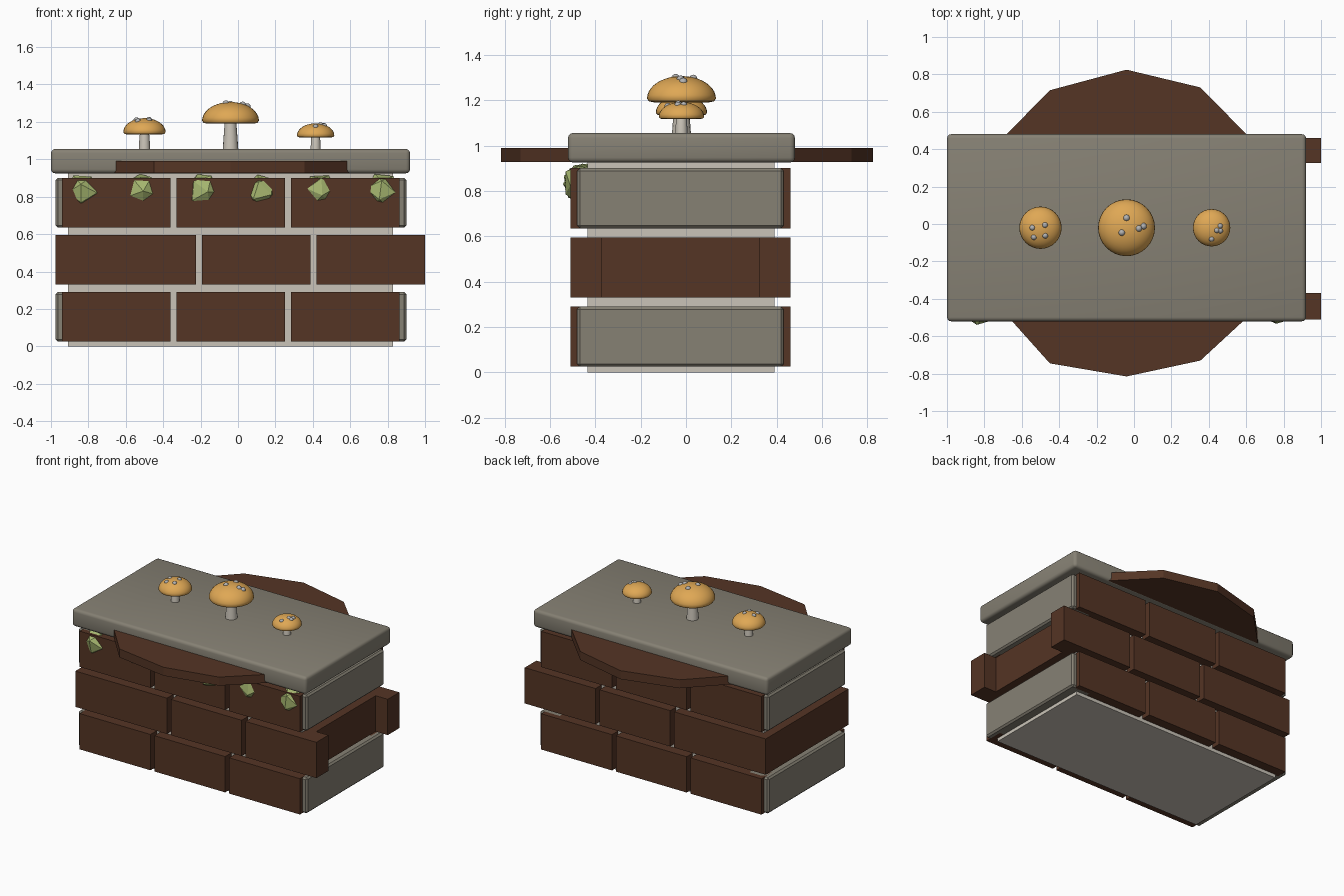
import bpy, bmesh, math, random
from mathutils import Vector

random.seed(4)
cube = bpy.data.objects.get("Cube")
if cube:
    bpy.data.objects.remove(cube, do_unlink=True)


def material(name, rgb):
    m = bpy.data.materials.new(name)
    m.use_nodes = True
    m.diffuse_color = (*rgb, 1)
    m.node_tree.nodes["Principled BSDF"].inputs["Base Color"].default_value = (*rgb, 1)
    return m


BRICK = material("brown brick", (0.09, 0.035, 0.018))
STONE = material("grey stone", (0.24, 0.22, 0.175))
MORTAR = material("pale mortar", (0.59, 0.55, 0.48))
CAP = material("orange cap", (0.74, 0.39, 0.09))
SPOT = material("light grey spot", (0.45, 0.45, 0.45))
LEAF = material("leaf green", (0.38, 0.47, 0.16))


def add(name, bm, mat, smooth=False):
    bmesh.ops.recalc_face_normals(bm, faces=bm.faces)
    mesh = bpy.data.meshes.new(name)
    bm.to_mesh(mesh)
    bm.free()
    mesh.materials.append(mat)
    ob = bpy.data.objects.new(name, mesh)
    bpy.context.collection.objects.link(ob)
    if smooth:
        bpy.ops.object.select_all(action="DESELECT")
        ob.select_set(True)
        bpy.context.view_layer.objects.active = ob
        bpy.ops.object.shade_smooth_by_angle(angle=math.radians(40))
    return ob


def box(name, x, y, z, mat, bevel=0, segments=1):
    bm = bmesh.new()
    bmesh.ops.create_cube(bm, size=1)
    for v in bm.verts:
        v.co = [r[0] + (c + 0.5) * (r[1] - r[0]) for c, r in zip(v.co, (x, y, z))]
    if bevel:
        bmesh.ops.bevel(bm, geom=bm.edges[:], offset=bevel, segments=segments,
                        profile=0.5, affect="EDGES")
    return add(name, bm, mat, smooth=segments > 1)


def lathe(name, profile, center, mat, steps=32):
    bm = bmesh.new()
    verts = [bm.verts.new((r, 0, z)) for r, z in profile]
    edges = [bm.edges.new(p) for p in zip(verts, verts[1:])]
    bmesh.ops.spin(bm, geom=verts + edges, cent=(0, 0, 0), axis=(0, 0, 1),
                   angle=math.tau, steps=steps)
    bmesh.ops.remove_doubles(bm, verts=bm.verts, dist=0.0005)
    ob = add(name, bm, mat, smooth=True)
    ob.location = center
    return ob


# Wall core and top slab
box("mortar_core", (-0.91, 0.83), (-0.435, 0.39), (0, 0.93), MORTAR)
box("top_slab", (-1, 0.92), (-0.52, 0.48), (0.925, 1.055), STONE, 0.022, 3)

# Brick courses: three bricks on the front and back, and end pieces
LENGTH, PITCH, HEIGHT = 0.58, 0.612, 0.265
SIDES = {"front": (-0.51, -0.37), "back": (0.325, 0.46)}
for row, z0 in enumerate((0.025, 0.33, 0.635)):
    z = (z0, z0 + HEIGHT)
    middle = row == 1
    start = -0.805 if middle else -0.94
    for side, y in SIDES.items():
        for i in range(3):
            x = start + i * PITCH
            box(f"{side}_brick_{row}_{i}", (x, x + LENGTH), y, z, BRICK)
    if middle:
        box("right_end_brick", (-0.975, -0.805), (-0.51, 0.46), z, BRICK)
        box("left_end_brick", (0.73, 0.9), (-0.37, 0.325), z, BRICK)
    else:
        box(f"right_end_stone_{row}", (-0.975, -0.8), (-0.48, 0.43), z, STONE, 0.012)
        box(f"left_end_stone_{row}", (0.73, 0.9), (-0.48, 0.43), z, STONE, 0.012)

# Faceted wooden disc passing through the slab
outline = [(-0.04, 0.825), (0.355, 0.73), (0.68, 0.4), (0.78, 0), (0.68, -0.43),
           (0.355, -0.73), (-0.04, -0.815), (-0.45, -0.745), (-0.75, -0.41),
           (-0.86, 0), (-0.75, 0.41), (-0.45, 0.715)]
bm = bmesh.new()
face = bm.faces.new([bm.verts.new((x, y, 0.927)) for x, y in outline])
top = bmesh.ops.extrude_face_region(bm, geom=[face])["geom"]
bmesh.ops.translate(bm, vec=(0, 0, 0.063),
                    verts=[g for g in top if isinstance(g, bmesh.types.BMVert)])
add("wooden_disc", bm, BRICK)

# Faceted leaf clumps along the front
for i, x in enumerate((-0.83, -0.515, -0.185, 0.125, 0.44, 0.77)):
    bm = bmesh.new()
    bmesh.ops.create_icosphere(bm, subdivisions=1, radius=0.098)
    for v in bm.verts:
        v.co *= random.uniform(0.92, 1.06)
    leaf = add(f"leaf_clump_{i}", bm, LEAF)
    leaf.location = (x, -0.462, 0.832)
    leaf.rotation_euler = [random.uniform(0, 3) for _ in range(3)]
    # Flatten along the wall's depth after turning
    bpy.context.view_layer.update()
    leaf.data.transform(leaf.matrix_basis.to_3x3().to_4x4())
    leaf.rotation_euler = (0, 0, 0)
    leaf.scale = (0.95, 0.82, 0.97)


# Mushrooms: x, cap radius, rim height, dome height, stem radius, spot offsets
def mushroom(name, x, radius, rim, dome, stem, spots):
    center = Vector((x, -0.02, 0))
    lathe(name + "_stem", [(0, 1.04), (stem * 1.15, 1.04), (stem, 1.12),
                           (stem * 0.8, rim + 0.01), (0, rim + 0.01)], center, MORTAR, 16)
    arc = [(radius * math.cos(a), rim + dome * math.sin(a))
           for a in (math.radians(9 * k) for k in range(11))]
    lip = dome * 0.17
    under = [(0, rim - lip), (radius * 0.8, rim - lip), (radius * 0.95, rim - lip * 0.7)]
    lathe(name + "_cap", under + arc, center, CAP)
    for k, (dx, dy) in enumerate(spots):
        h = dome * math.sqrt(1 - (dx * dx + dy * dy) / radius ** 2)
        bm = bmesh.new()
        bmesh.ops.create_uvsphere(bm, u_segments=12, v_segments=8,
                                  radius=0.009 + radius * 0.06)
        spot = add(f"{name}_spot_{k}", bm, SPOT, smooth=True)
        spot.location = center + Vector((dx, dy, rim + h - 0.006))


mushroom("large_mushroom", -0.04, 0.152, 1.207, 0.099, 0.037,
         [(0, 0.052), (-0.025, -0.026), (0.065, -0.004), (0.09, 0.008)])
mushroom("right_mushroom", -0.5, 0.113, 1.145, 0.075, 0.027,
         [(-0.043, 0), (0.024, 0.014), (-0.035, -0.05), (0.025, -0.042)])
mushroom("left_mushroom", 0.415, 0.1, 1.127, 0.065, 0.024,
         [(0.045, 0.01), (0.027, -0.014), (0.046, -0.016), (0, -0.06)])
